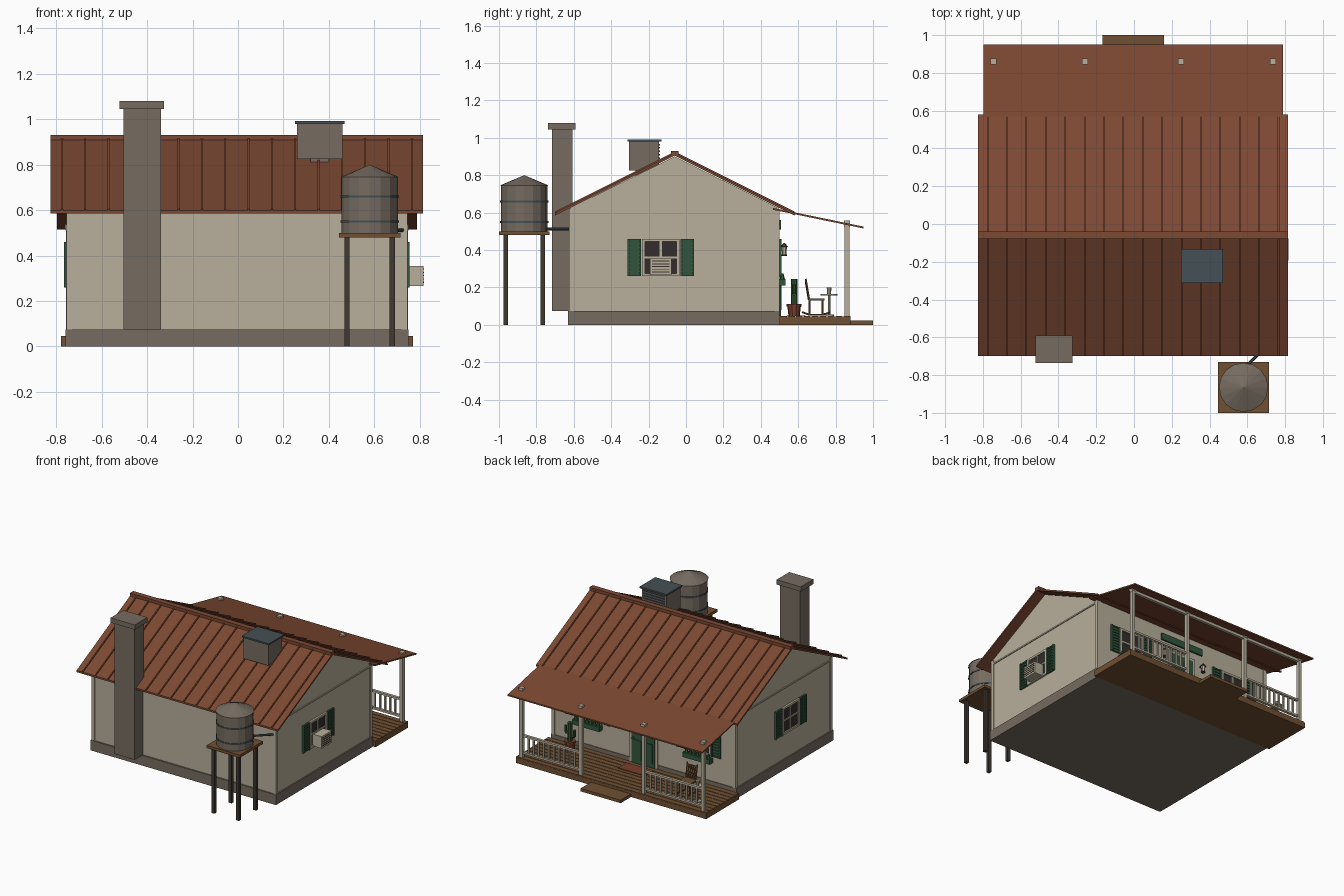
import bpy
import bmesh
from math import pi
from mathutils import Matrix, Vector

default_cube = bpy.data.objects.get("Cube")
if default_cube:
    bpy.data.objects.remove(default_cube, do_unlink=True)


def make_material(name, red, green, blue):
    material = bpy.data.materials.new(name)
    material.use_nodes = True
    colour = (red, green, blue, 1)
    material.diffuse_color = colour
    material.node_tree.nodes["Principled BSDF"].inputs["Base Color"].default_value = colour
    return material


cream = make_material("cream paint", .48, .43, .33)
rust = make_material("rust red roofing", .2, .065, .032)
stone = make_material("taupe stone", .18, .15, .12)
slate = make_material("slate metal", .06, .08, .09)
timber = make_material("brown timber", .16, .08, .032)
dark_wood = make_material("dark wood", .05, .04, .032)
shutter_green = make_material("shutter green", .032, .09, .048)
terracotta = make_material("terracotta", .19, .05, .025)
glass = make_material("dark glass", .034, .027, .025)
leaf = make_material("leaf green", .032, .1, .032)

HOUSE = Matrix.Translation((-.005, 0, 0))
WORLD = Matrix.Identity(4)


def finish(bm, name, material, placement):
    bmesh.ops.recalc_face_normals(bm, faces=bm.faces)
    mesh = bpy.data.meshes.new(name)
    bm.to_mesh(mesh)
    bm.free()
    mesh.materials.append(material)
    part = bpy.data.objects.new(name, mesh)
    part.matrix_world = placement
    bpy.context.collection.objects.link(part)
    return part


def boxes(name, material, extents, placement=HOUSE):
    """Boxes given as x, x, y, y, z, z limits, in one object."""
    bm = bmesh.new()
    for limits in extents:
        low, high = Vector(limits[0::2]), Vector(limits[1::2])
        size = Vector([abs(value) for value in high - low])
        bmesh.ops.create_cube(bm, size=1, matrix=Matrix.LocRotScale((low + high) / 2, None, size))
    return finish(bm, name, material, placement)


def rods(name, material, pairs, radius, tip=None, sides=8, placement=HOUSE):
    """Straight or tapered rods between pairs of points."""
    bm = bmesh.new()
    for start, end in pairs:
        start, end = Vector(start), Vector(end)
        along = end - start
        turn = along.to_track_quat("Z", "Y").to_matrix().to_4x4()
        bmesh.ops.create_cone(bm, cap_ends=True, segments=sides, radius1=radius,
                              radius2=radius if tip is None else tip, depth=along.length,
                              matrix=Matrix.Translation((start + end) / 2) @ turn)
    return finish(bm, name, material, placement)


def prisms(name, material, profile, spans):
    """A side profile (y, z) extruded across each span of x."""
    bm = bmesh.new()
    for left, right in spans:
        face = bm.faces.new([bm.verts.new((left, y, z)) for y, z in profile])
        moved = bmesh.ops.extrude_face_region(bm, geom=[face])["geom"]
        verts = [item for item in moved if isinstance(item, bmesh.types.BMVert)]
        bmesh.ops.translate(bm, verts=verts, vec=(right - left, 0, 0))
    return finish(bm, name, material, HOUSE)


def spread(start, end, count):
    return [start + (end - start) * step / (count - 1) for step in range(count)]


# House body
RIDGE, FRONT, BACK, HALF = -.06, -.62, .495, .745
boxes("foundation", stone, [(-.755, .755, -.63, .5, 0, .075)])
prisms("walls", cream, [(FRONT, .07), (BACK, .07), (BACK, .625), (RIDGE, .9), (FRONT, .625)], [(-HALF, HALF)])
corner_boards, gable_boards = [], []
for side in (-1, 1):
    outer = side * (HALF + .006)
    inner = side * (HALF - .02)
    corner_boards.append((inner, outer, FRONT - .006, FRONT + .02, .075, .62))
    corner_boards.append((inner, outer, BACK - .02, BACK + .006, .075, .62))
    gable_boards.append((inner, outer, FRONT, BACK, .59, .6))
boxes("corner_boards", cream, corner_boards)
boxes("gable_boards", cream, gable_boards)


# Main roof with standing seams
def chevron(top, bottom):
    run, drop = .64, .32
    upper = [(RIDGE - run, top - drop), (RIDGE, top), (RIDGE + run, top - drop)]
    return upper + [(y, z - top + bottom) for y, z in reversed(upper)]


prisms("main_roof", rust, chevron(.918, .905), [(-.82, .82)])
prisms("roof_seams", rust, chevron(.926, .915), [(x - .004, x + .004) for x in spread(-.77, .77, 16)])
boxes("ridge_cap", rust, [(-.82, .82, RIDGE - .02, RIDGE + .02, .905, .93)])

# Porch roof, floor and step
prisms("porch_roof", rust, [(.465, .625), (.95, .525), (.95, .515), (.465, .615)], [(-.793, .793)])
boxes("porch_base", timber, [(-.775, .775, .5, .88, 0, .04)])
boards = spread(.5, .84, 9)
boxes("porch_boards", timber, [(-.775, .775, y + .001, y + .039, .04, .046) for y in boards])
boxes("porch_step", timber, [(-.163, .163, .88, 1, 0, .022)])
boxes("door_mat", terracotta, [(-.11, .11, .54, .64, .046, .051)])

# Porch posts, beam and railings
post_places = (-.74, -.255, .255, .74)
boxes("porch_posts", cream, [(x - .013, x + .013, .847, .873, .045, .55) for x in post_places])
boxes("post_caps", cream, [(x - .016, x + .016, .844, .876, .52, .558) for x in post_places])
boxes("porch_beam", cream, [(-.755, .755, .85, .87, .51, .53)])
for name, left, right in (("left", .27, .725), ("right", -.725, -.27)):
    bars = [(left, right, .85, .87, z, z + .014) for z in (.075, .2)]
    bars += [(x - .006, x + .006, .854, .866, .08, .205) for x in spread(left + .04, right - .04, 10)]
    boxes(name + "_railing", cream, bars)


# Windows: local x runs along the wall, local y points outward
def window(name, x, y, turn):
    place = HOUSE @ Matrix.Translation((x, y, .36)) @ Matrix.Rotation(turn, 4, "Z")
    boxes(name + "_glass", glass, [(-.09, .09, 0, .004, -.09, .09)], place)
    frame, shutters = [], []
    for side in (-1, 1):
        frame.append((side * .1, side * .083, 0, .014, -.1, .1))
        frame.append((-.1, .1, 0, .014, side * .1, side * .085))
        near, far = side * .105, side * .178
        for edge in (near, far - side * .01):
            shutters.append((edge, edge + side * .01, 0, .016, -.1, .1))
        shutters.append((near, far, 0, .006, -.1, .1))
        shutters += [(near, far, 0, .012, z - .005, z + .005) for z in spread(-.095, .095, 10)]
    frame += [(-.006, .006, 0, .01, -.09, .09), (-.09, .09, 0, .01, -.006, .006)]
    boxes(name + "_frame", cream, frame, place)
    boxes(name + "_shutters", shutter_green, shutters, place)
    return place


left_place = window("left_window", HALF, -.135, -pi / 2)
window("right_window", -HALF, -.135, pi / 2)
for name, side in (("back_left", 1), ("back_right", -1)):
    place = window(name + "_window", side * .45, BACK, 0)
    boxes(name + "_flower_box", shutter_green, [(-.11, .11, 0, .038, -.15, -.115)], place)
    tufts = [((x, .02, -.12), (x, .02, -.085)) for x in spread(-.09, .09, 7)]
    rods(name + "_plants", leaf, tufts, .015, .006, 6, place)

# Window air conditioner
boxes("air_conditioner", cream, [(-.058, .058, 0, .077, -.093, -.005)], left_place)
boxes("air_conditioner_slots", glass,
      [(-.048, .048, .075, .079, z, z + .005) for z in spread(-.08, -.022, 5)], left_place)

# Door, lintel board and wall lanterns
boxes("door_frame", cream, [(-.115, .115, BACK, BACK + .008, .045, .455)])
boxes("door", shutter_green, [(-.095, .095, BACK, BACK + .012, .045, .435)])
boxes("door_panels", shutter_green, [(x - .032, x + .032, BACK, BACK + .016, z, z + .14)
                                     for x in (-.045, .045) for z in (.08, .26)])
rods("door_knob", slate, [((.08, BACK, .23), (.08, BACK + .025, .23))], .008)
boxes("board_over_door", shutter_green, [(-.18, .18, BACK, BACK + .012, .51, .56)])
for name, x in (("left", .17), ("right", -.17)):
    y = BACK + .03
    boxes(name + "_lantern_bracket", dark_wood, [(x - .006, x + .006, BACK, y, .415, .425)])
    rods(name + "_lantern_cap", dark_wood, [((x, y, .415), (x, y, .437))], .022, .004, 6)
    rods(name + "_lantern_lamp", cream, [((x, y, .375), (x, y, .416))], .011, .015, 6)
    rods(name + "_lantern_foot", dark_wood, [((x, y, .368), (x, y, .376))], .015, None, 6)

# Chimney
boxes("chimney", stone, [(-.5, -.335, -.717, -.606, .075, 1.06)])
boxes("chimney_cap", stone, [(-.517, -.32, -.737, -.59, 1.045, 1.08)])

# Rooftop cooler
boxes("cooler_body", stone, [(.265, .465, -.305, -.145, .825, .98)])
boxes("cooler_duct", stone, [(.325, .405, -.27, -.18, .77, .83)])
boxes("cooler_lid", slate, [(.255, .475, -.313, -.132, .98, .992)])
boxes("cooler_louvres", slate, [(.28, .45, -.146, -.138, z, z + .008) for z in spread(.85, .96, 7)])

# Water tank on its stand
TANK = Matrix.Translation((.58, -.865, 0))
rods("tank", stone, [((0, 0, .5), (0, 0, .745))], .125, None, 16, TANK)
rods("tank_roof", stone, [((0, 0, .745), (0, 0, .8))], .13, 0, 16, TANK)
rods("tank_bands", slate, [((0, 0, z - .005), (0, 0, z + .005)) for z in (.55, .66)], .129, None, 16, TANK)
boxes("tank_platform", timber, [(-.135, .135, -.135, .135, .48, .5)], TANK)
boxes("tank_legs", dark_wood, [(x - .012, x + .012, y - .012, y + .012, 0, .48)
                               for x in (-.1, .1) for y in (-.1, .1)], TANK)
rods("tank_pipe", slate, [((0, .1, .512), (.145, .24, .512))], .008, None, 8, TANK)

# Potted cactus
CACTUS = Matrix.Translation((.54, .578, .046))
rods("cactus_pot", terracotta, [((0, 0, 0), (0, 0, .055))], .03, .036, 10, CACTUS)
rods("cactus_pot_rim", terracotta, [((0, 0, .052), (0, 0, .066))], .04, None, 10, CACTUS)
rods("cactus_stem", leaf, [((0, 0, .06), (0, 0, .2))], .017, None, 8, CACTUS)
arms = []
for side, low in ((-1, .1), (1, .12)):
    arms += [((0, 0, low), (side * .035, 0, low)), ((side * .035, 0, low), (side * .035, 0, low + .05))]
rods("cactus_arms", leaf, arms, .01, None, 8, CACTUS)

# Rocking chair
CHAIR = Matrix.Translation((-.5, .69, .046))
sticks = []
rocker = [(-.07, .022), (-.03, .008), (.04, .008), (.08, .02)]
for x in (-.04, .04):
    sticks += [((x, *start), (x, *end)) for start, end in zip(rocker, rocker[1:])]
    sticks += [((x, y, .01), (x, y, .09)) for y in (-.03, .04)]
    sticks.append(((x, -.03, .08), (x, -.05, .2)))
rods("chair_frame", timber, sticks, .005, None, 6, CHAIR)
boxes("chair_seat", timber, [(-.047, .047, -.036, .05, .085, .095)], CHAIR)
slats = [((x, -.033, .09), (x, -.048, .18)) for x in spread(-.025, .025, 4)]
slats.append(((-.042, -.048, .185), (.042, -.048, .185)))
rods("chair_back", timber, slats, .006, None, 6, CHAIR)

# Side table with a cup
TABLE = Matrix.Translation((-.63, .765, .046))
rods("table_top", cream, [((0, 0, .11), (0, 0, .118))], .045, None, 12, TABLE)
rods("table_leg", cream, [((0, 0, 0), (0, 0, .11))], .007, None, 8, TABLE)
rods("table_foot", cream, [((0, 0, 0), (0, 0, .008))], .025, None, 12, TABLE)
rods("cup", cream, [((0, 0, .118), (0, 0, .153))], .01, .013, 8, TABLE)
